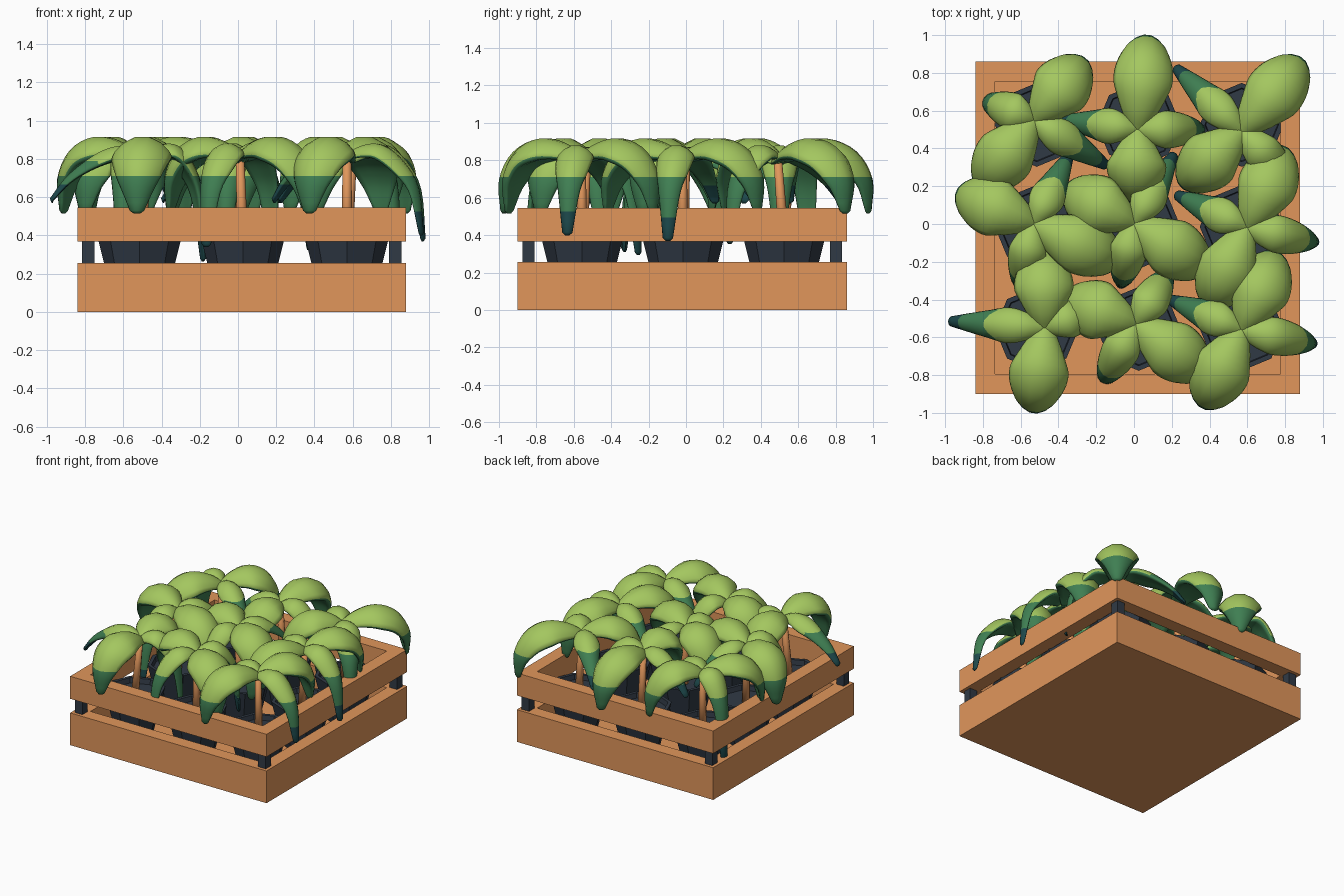
import bpy, bmesh, math
from mathutils import Vector

if "Cube" in bpy.data.objects:
    bpy.data.objects.remove(bpy.data.objects["Cube"])


def material(name, rgb):
    m = bpy.data.materials.new(name)
    m.diffuse_color = (*rgb, 1)
    m.use_nodes = True
    m.node_tree.nodes["Principled BSDF"].inputs["Base Color"].default_value = m.diffuse_color
    return m


WOOD = material("orange wood", (0.75, 0.305, 0.105))
LIGHT = material("light green", (0.37, 0.57, 0.115))
DARK = material("dark green", (0.05, 0.21, 0.085))
TEAL = material("deep teal", (0.012, 0.065, 0.07))
NAVY = material("navy grey", (0.03, 0.042, 0.06))


def finish(bm, name, mats, smooth=False):
    bmesh.ops.recalc_face_normals(bm, faces=bm.faces)
    me = bpy.data.meshes.new(name)
    bm.to_mesh(me)
    bm.free()
    for m in mats:
        me.materials.append(m)
    for p in me.polygons:
        p.use_smooth = smooth
    ob = bpy.data.objects.new(name, me)
    bpy.context.collection.objects.link(ob)
    return ob


def box(bm, lo, hi):
    vs = bmesh.ops.create_cube(bm, size=1)["verts"]
    for v in vs:
        v.co = Vector([(a + b) / 2 + c * (b - a) for a, b, c in zip(lo, hi, v.co)])


def loft(bm, rings):
    vr = [[bm.verts.new(p) for p in r] for r in rings]
    n = len(vr[0])
    for a, b in zip(vr, vr[1:]):
        for i in range(n):
            bm.faces.new((a[i], a[(i + 1) % n], b[(i + 1) % n], b[i]))
    bm.faces.new(vr[0])
    bm.faces.new(vr[-1])


def spline(pts, t):
    """Smooth interpolation through evenly spaced values."""
    n = len(pts) - 1
    i = min(int(t * n), n - 1)
    u = t * n - i
    p1, p2 = pts[i], pts[i + 1]
    p0 = pts[i - 1] if i > 0 else 2 * p1 - p2
    p3 = pts[i + 2] if i + 2 <= n else 2 * p2 - p1
    return p1 + 0.5 * u * (p2 - p0 + u * (2 * p0 - 5 * p1 + 4 * p2 - p3
                                          + u * (3 * (p1 - p2) + p3 - p0)))


# Crate: two board rings, a floor and corner posts
X0, X1, Y0, Y1, T = -0.84, 0.88, -0.90, 0.86, 0.105
for name, z0, z1 in (("crate_lower_wall", 0, 0.255), ("crate_upper_rail", 0.367, 0.545)):
    bm = bmesh.new()
    rect = lambda d, z: [bm.verts.new(p) for p in (
        (X0 + d, Y0 + d, z), (X1 - d, Y0 + d, z), (X1 - d, Y1 - d, z), (X0 + d, Y1 - d, z))]
    rings = [rect(0, z0), rect(0, z1), rect(T, z1), rect(T, z0)]
    for k in range(4):
        a, b = rings[k], rings[(k + 1) % 4]
        for i in range(4):
            bm.faces.new((a[i], a[(i + 1) % 4], b[(i + 1) % 4], b[i]))
    finish(bm, name, [WOOD])
bm = bmesh.new()
box(bm, (X0 + T, Y0 + T, 0), (X1 - T, Y1 - T, 0.05))
finish(bm, "crate_floor", [WOOD])
bm = bmesh.new()
for x in (X0 + 0.025, X1 - 0.09):
    for y in (Y0 + 0.025, Y1 - 0.09):
        box(bm, (x, y, 0.2), (x + 0.065, y + 0.065, 0.4))
finish(bm, "corner_posts", [NAVY])


def pot(x, y):
    """Octagonal tapered pot with sunken soil."""
    bm = bmesh.new()
    prof = [(0.135, 0.05), (0.222, 0.40), (0.195, 0.40), (0.19, 0.36)]
    loft(bm, [[(x + r * math.cos(k * math.pi / 4), y + r * math.sin(k * math.pi / 4), z)
               for k in range(8)] for r, z in prof])
    finish(bm, "pot", [NAVY])


def stem(a, b):
    bm = bmesh.new()
    rings = []
    for t, r in ((0, 0.03), (0.5, 0.026), (1, 0.022)):
        c = a.lerp(b, t)
        rings.append([c + Vector((r * math.cos(k * math.pi / 4), r * math.sin(k * math.pi / 4), 0))
                      for k in range(8)])
    loft(bm, rings)
    finish(bm, "stem", [WOOD], True)


def leaf(cx, cy, ang, length, wide):
    """Arched puffy leaf; green by height, teal at the narrow tips."""
    d = Vector((math.cos(math.radians(ang)), math.sin(math.radians(ang)), 0))
    side = Vector((-d.y, d.x, 0))
    border, teal_z = 0.71, 0
    if wide:
        rs, zs = [-0.04, 0.2, 0.5, 0.78, 0.95, 0.97], [0.80, 0.86, 0.88, 0.82, 0.69, 0.53]
        ws, w = [0.3, 0.68, 1, 0.95, 0.68, 0.25], 0.155
    elif length >= 0.415:  # long, straighter narrow leaf
        rs, zs = [-0.06, 0.2, 0.42, 0.64, 0.84, 1], [0.80, 0.85, 0.83, 0.77, 0.69, 0.59]
        ws, w = [0.35, 0.8, 1, 0.75, 0.5, 0.28], 0.095
        border, teal_z = 0.79, 0.665
    else:
        tip = 0.40 + (length - 0.4) * 1.5
        rs = [-0.06, 0.2, 0.45, 0.7, 0.9, 0.98]
        zs = [0.80, 0.85, 0.85, 0.77, 0.55 + 0.22 * tip, tip]
        ws, w = [0.35, 0.8, 1, 0.9, 0.6, 0.28], 0.1
        teal_z = tip + 0.11
    N, K = 20, 14
    P = lambda t: Vector((cx, cy, spline(zs, t))) + d * (length * spline(rs, t))
    bm = bmesh.new()
    rings = []
    for i in range(N + 1):
        t = i / N
        tan = (P(min(1, t + 0.02)) - P(max(0, t - 0.02))).normalized()
        up = tan.cross(side)
        if up.dot(Vector((0, 0, 1)) + d) < 0:
            up = -up
        hw = w * max(spline(ws, t), 0.1)
        ring = []
        for k in range(K):
            a = 2 * math.pi * k / K
            puff = 0.26 if math.sin(a) > 0 else 0.48
            h = hw * (puff * math.sin(a) - 0.42 * math.cos(a) ** 2 + 0.0)
            ring.append(P(t) + side * hw * math.cos(a) + up * h)
        rings.append(ring)
    # rounded tip
    end = sum(rings[-1], Vector()) / K
    rings.append([end + (p - end) * 0.45 + Vector((0, 0, -0.015)) for p in rings[-1]])
    loft(bm, rings)
    # crisp colour borders at fixed heights
    for z in (border, teal_z):
        bmesh.ops.bisect_plane(bm, geom=bm.verts[:] + bm.edges[:] + bm.faces[:],
                               plane_co=(0, 0, z), plane_no=(0, 0, 1))
    bmesh.ops.recalc_face_normals(bm, faces=bm.faces)
    for f in bm.faces:
        z = f.calc_center_median().z
        if z < teal_z:
            f.material_index = 2
        elif z < border and (border < 0.75 or (f.calc_center_median()
                             - Vector((cx, cy, z))).dot(d) > 0.5 * length) or f.normal.z < -0.25:
            f.material_index = 1
    finish(bm, "wide_leaf" if wide else "narrow_leaf", [LIGHT, DARK, TEAL], True)


# Plants: crown x, y, then wide, narrow, wide, narrow leaf (angle, length)
PLANTS = [
    (-0.53, 0.55, (50, .42), (158, .30), (231, .46), (-32, .46)),
    (0.02, 0.50, (84, .50), (173, .42), (268, .38), (0, .36)),
    (0.57, 0.49, (50, .50), (136, .49), (222, .43), (-45, .38)),
    (-0.53, 0.00, (157, .44), (63, .42), (-24, .50), (257, .36)),
    (0.00, 0.00, (152, .41), (60, .43), (-32, .46), (258, .35)),
    (0.60, -0.02, (65, .47), (155, .42), (244, .47), (-12, .39)),
    (-0.47, -0.55, (262, .45), (176, .51), (92, .42), (20, .32)),
    (0.01, -0.53, (160, .41), (58, .34), (-35, .46), (240, .37)),
    (0.57, -0.56, (243, .46), (157, .42), (65, .45), (-11, .41)),
]
for i, (cx, cy, *leaves) in enumerate(PLANTS):
    px, py = (-0.515, 0.025, 0.57)[i % 3], (0.525, -0.015, -0.555)[i // 3]
    pot(px, py)
    stem(Vector((px, py, 0.34)), Vector((cx, cy, 0.82)))
    for j, (ang, length) in enumerate(leaves):
        leaf(cx, cy, ang, length, j % 2 == 0)
